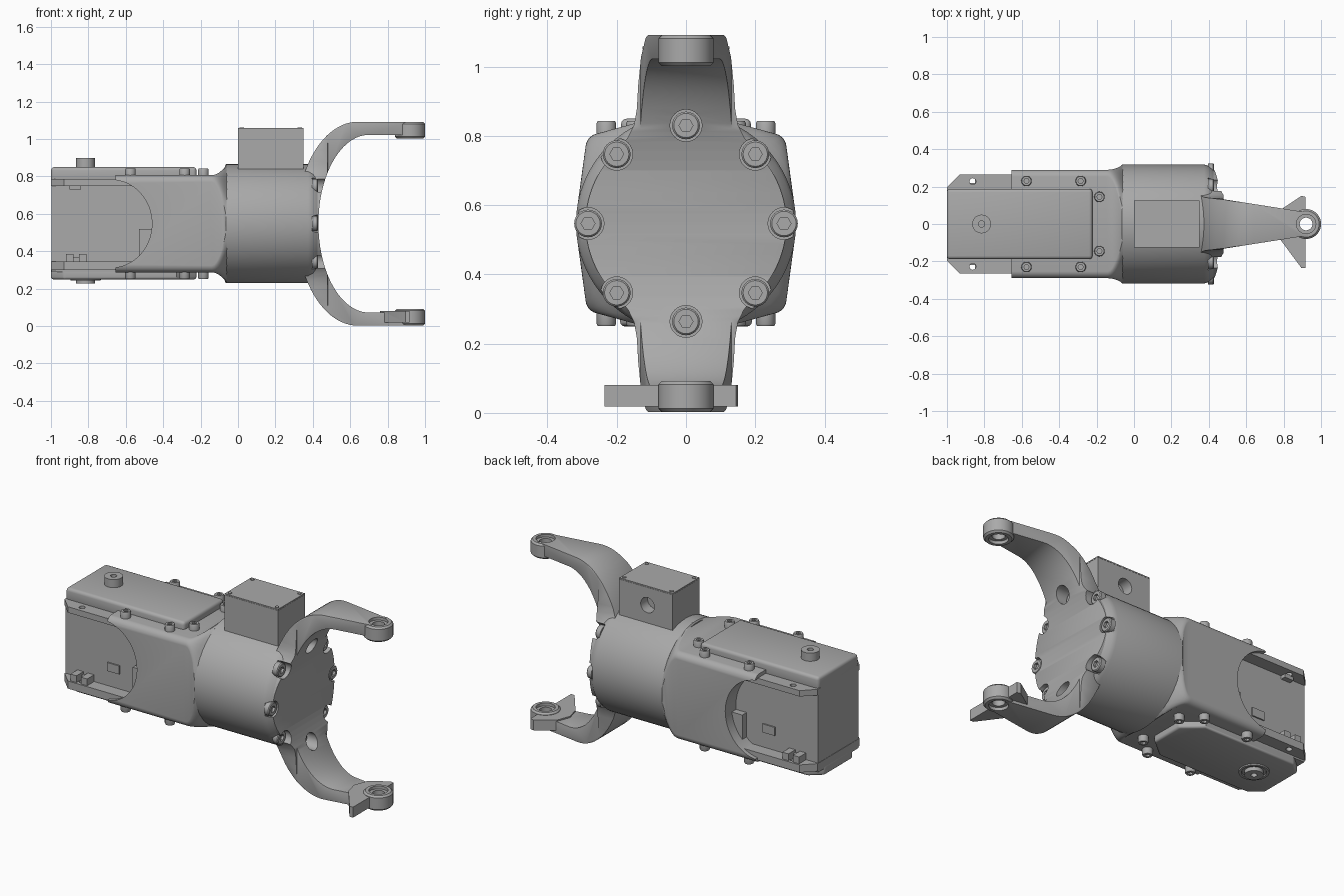
import bpy, bmesh, math
from mathutils import Vector, Matrix

cube = bpy.data.objects.get("Cube")
if cube:
    bpy.data.objects.remove(cube, do_unlink=True)

CZ = 0.547  # height of the main axis
grey = bpy.data.materials.new("matte_grey")
grey.use_nodes = True
grey.diffuse_color = (0.4, 0.4, 0.4, 1)
grey.node_tree.nodes["Principled BSDF"].inputs["Base Color"].default_value = (0.4, 0.4, 0.4, 1)

PLACE = {"x": lambda a, b, t: (t, a, b), "y": lambda a, b, t: (a, t, b), "z": lambda a, b, t: (a, b, t)}


def finish(name, bm):
    bmesh.ops.recalc_face_normals(bm, faces=bm.faces)
    me = bpy.data.meshes.new(name)
    bm.to_mesh(me)
    bm.free()
    me.materials.append(grey)
    ob = bpy.data.objects.new(name, me)
    bpy.context.collection.objects.link(ob)
    return ob


def activate(ob):
    bpy.ops.object.select_all(action="DESELECT")
    ob.select_set(True)
    bpy.context.view_layer.objects.active = ob


def smooth(ob, angle=32):
    activate(ob)
    bpy.ops.object.shade_smooth_by_angle(angle=math.radians(angle))
    return ob


def loft(name, rings):
    """Skin a list of equally long point rings and cap both ends."""
    bm = bmesh.new()
    loops = [[bm.verts.new(p) for p in ring] for ring in rings]
    n = len(loops[0])
    for lo, hi in zip(loops, loops[1:]):
        for i in range(n):
            bm.faces.new((lo[i], lo[(i + 1) % n], hi[(i + 1) % n], hi[i]))
    bm.faces.new(loops[0])
    bm.faces.new(loops[-1])
    return finish(name, bm)


def prism(name, pts, axis, lo, hi):
    return loft(name, [[PLACE[axis](a, b, t) for a, b in pts] for t in (lo, hi)])


def turned(name, profile, axis="z", at=(0, 0, 0), n=32):
    rings = [[Vector(PLACE[axis](r * math.cos(i * math.tau / n), r * math.sin(i * math.tau / n), t)) + Vector(at)
              for i in range(n)] for t, r in profile]
    return loft(name, rings)


def modify(ob, kind, **settings):
    mod = ob.modifiers.new(kind.lower(), kind)
    for key, value in settings.items():
        setattr(mod, key, value)
    activate(ob)
    bpy.ops.object.modifier_apply(modifier=mod.name)


def boolean(ob, other, op="DIFFERENCE", keep=False):
    modify(ob, "BOOLEAN", object=other, operation=op, solver="EXACT")
    if not keep:
        bpy.data.objects.remove(other, do_unlink=True)


def bevel(ob, width, segments=3):
    modify(ob, "BEVEL", width=width, segments=segments, limit_method="ANGLE", angle_limit=math.radians(40))


def box(name, x, y, z, round_by=0):
    ob = prism(name, [(x[0], y[0]), (x[1], y[0]), (x[1], y[1]), (x[0], y[1])], "z", *z)
    if round_by:
        bevel(ob, round_by)
        smooth(ob)
    return ob


def rounded(hw, hh, rad, steps=9):
    pts = []
    for q, (sx, sy) in enumerate(((1, 1), (-1, 1), (-1, -1), (1, -1))):
        for i in range(steps):
            a = (q + (i + 0.5) / steps) * math.pi / 2
            pts.append((sx * (hw - rad) + rad * math.cos(a), sy * (hh - rad) + rad * math.sin(a)))
    return pts


# Gearbox housing blending from a rounded square into the drum
sections = [(-0.655, 0), (-0.15, 0)] + [(-0.14 + 0.08 * i / 6, (i / 6) ** 2) for i in range(7)]
rings = []
for x, t in sections:
    ring = rounded(0.29 + 0.028 * t, 0.26 + 0.058 * t, 0.04 + 0.278 * t)
    rings.append([(x, y, z + CZ) for y, z in ring])
housing = loft("housing", rings)
arch = [(-0.68 + 0.22 * math.cos(a), CZ + 0.235 * math.sin(a)) for a in [i * math.tau / 64 for i in range(64)]]
boolean(housing, prism("arch_cutter", arch, "y", -1, 1))
smooth(housing)

# Drum
drum = turned("drum", [(-0.07, 0.31), (-0.064, 0.318), (0.375, 0.318), (0.4, 0.31), (0.428, 0.288)],
              "x", (0, 0, CZ), 64)

# Fork: side band, end outline and plan taper intersected
quarter = [i * math.pi / 48 for i in range(25)]
upper = [(0.64 - 0.328 * math.cos(a), 0.545 * math.sin(a)) for a in quarter] + [(1, 0.545), (1, 0.475)]
upper += [(0.7 - 0.27 * math.cos(a), 0.475 * math.sin(a)) for a in reversed(quarter)]
lower = [(x, -z) for x, z in reversed(upper[1:-1])]
fork = prism("fork", [(x, z + CZ) for x, z in upper + lower], "y", -0.4, 0.4)
side = [(0.112, 0.56), (0.118, 0.53), (0.13, 0.48), (0.138, 0.4), (0.142, 0.33), (0.15, 0.285), (0.167, 0.25), (0.19, 0.22)]
disc = [(0.29 * math.cos(a), 0.29 * math.sin(a)) for a in [math.radians(46 - 4 * i) for i in range(24)]]
right = side + disc + [(y, -z) for y, z in reversed(side)]
outline = right + [(-y, z) for y, z in reversed(right)]
boolean(fork, prism("outline_cutter", [(y, z + CZ) for y, z in outline], "x", 0, 2), "INTERSECT")
plan = [(0.2, 0.4), (0.465, 0.4), (0.48, 0.132), (0.9, 0.066), (0.93, 0.06)]
plan += [(x, -y) for x, y in reversed(plan)]
boolean(fork, prism("plan_cutter", plan, "z", -1, 2), "INTERSECT")
bevel(fork, 0.012, 2)

# Fork end eyes, with fins on the lower one
for z0, z1 in ((0.003, 0.092), (1.002, 1.091)):
    boolean(fork, turned("eye", [(z0, 0.07), (z0 + 0.01, 0.08), (z1 - 0.01, 0.08), (z1, 0.07)],
                         "z", (0.92, 0, 0), 40), "UNION")
fins = [(0.76, 0), (0.78, -0.08), (0.895, -0.235), (0.918, -0.235), (0.918, 0.145), (0.895, 0.15), (0.79, 0.08)]
boolean(fork, prism("fins", fins, "z", 0.018, 0.08), "UNION")
boolean(fork, turned("eye_bore", [(-1, 0.034), (2, 0.034)], "z", (0.92, 0, 0)))
for z0, z1 in ((-0.1, 0.02), (0.075, 0.3), (0.8, 1.02), (1.075, 1.3)):
    boolean(fork, turned("eye_recess", [(z0, 0.052), (z1, 0.052)], "z", (0.92, 0, 0)))


# Cap screws with hexagon sockets
def screw(name, at, direction, r, h):
    bm_rings = []
    for t, rad, hexed in ((0, r, 0), (h * 0.85, r, 0), (h, r * 0.88, 0), (h, r * 0.5, 1), (h * 0.55, r * 0.5, 1)):
        ring = []
        for i in range(24):
            a = i * math.tau / 24
            k = math.cos(math.pi / 6) / math.cos(a % (math.pi / 3) - math.pi / 6) if hexed else 1
            ring.append((rad * k * math.cos(a), rad * k * math.sin(a), t))
        bm_rings.append(ring)
    ob = loft(name, bm_rings)
    turn = Vector(direction).to_track_quat("Z", "Y").to_matrix().to_4x4()
    ob.data.transform(Matrix.Translation(at) @ turn)
    return smooth(ob)


for i in range(8):
    a = i * math.pi / 4
    at = (0.395, 0.283 * math.cos(a), CZ + 0.283 * math.sin(a))
    bore = turned("screw_bore", [(0, 0.046), (0.3, 0.046)], "x", at)
    boolean(drum, bore, keep=True)
    boolean(fork, bore)
    screw("fork_screw", at, (1, 0, 0), 0.04, 0.033)
smooth(drum)
smooth(fork)

for x, y in ((-0.575, 0.23), (-0.285, 0.23), (-0.185, 0.145)):
    for s in (-1, 1):
        for up in (-1, 1):
            screw("housing_screw", (x, s * y, CZ + up * 0.255), (0, 0, up), 0.028, 0.041)

# Connector box with round socket, lid and lid screws
connector = box("connector_box", (0, 0.35), (-0.125, 0.125), (0.75, 1.05))
boolean(connector, turned("socket_cutter", [(0.06, 0.045), (0.3, 0.045)], "y", (0.165, 0, 0.945), 24))
smooth(connector)
box("connector_lid", (0, 0.35), (-0.125, 0.125), (1.051, 1.058))
for x in (0.02, 0.33):
    for y in (-0.105, 0.105):
        turned("lid_screw", [(1.05, 0.011), (1.062, 0.011)], "z", (x, y, 0), 12)

# Servo motor: case, covers and output buttons
box("servo_case", (-0.998, -0.4), (-0.19, 0.19), (0.29, 0.78))
box("servo_top_cover", (-1, -0.222), (-0.188, 0.188), (0.765, 0.85), 0.018)
base = [(-1, -0.13), (-0.93, -0.19), (-0.33, -0.19), (-0.222, -0.1)]
base += [(x, -y) for x, y in reversed(base)]
base_cover = prism("servo_bottom_cover", base, "z", 0.25, 0.31)
bevel(base_cover, 0.012)
smooth(base_cover)
button = [(0, 0.05), (0.05, 0.05), (0.05, 0.017), (0.025, 0.017)]
smooth(turned("top_button", button, "z", (-0.815, 0, 0.848)))
smooth(turned("bottom_button", [(-t, r) for t, r in button], "z", (-0.815, 0, 0.278)))
smooth(turned("bottom_button_ring", [(0.26, 0.085), (0.243, 0.08), (0.243, 0.066), (0.255, 0.062)], "z", (-0.815, 0, 0)))

# Mounting flanges with holes, clips and side details
flange = [(-1, -0.195), (-0.93, -0.265), (-0.5, -0.265)]
flange += [(x, -y) for x, y in reversed(flange)]
for name, z0, z1 in (("upper_flange", 0.75, 0.785), ("lower_flange", 0.3, 0.345)):
    ob = prism(name, flange, "z", z0, z1)
    for s in (-1, 1):
        boolean(ob, turned("hole_cutter", [(0, 0.017), (1, 0.017)], "z", (-0.862, s * 0.228, 0), 20))
for s in (-1, 1):
    for x in (-0.9, -0.83):
        box("lower_clip", (x - 0.02, x + 0.02), sorted((s * 0.18, s * 0.255)), (0.34, 0.385))
    box("lower_clip_bridge", (-0.9, -0.83), sorted((s * 0.18, s * 0.21)), (0.34, 0.37))
    box("upper_clip", (-0.9, -0.84), sorted((s * 0.18, s * 0.22)), (0.73, 0.755))
    box("side_tab", (-0.72, -0.64), sorted((s * 0.18, s * 0.198)), (0.435, 0.485))
    box("side_step", (-0.53, -0.44), sorted((s * 0.18, s * 0.23)), (0.34, 0.52))
